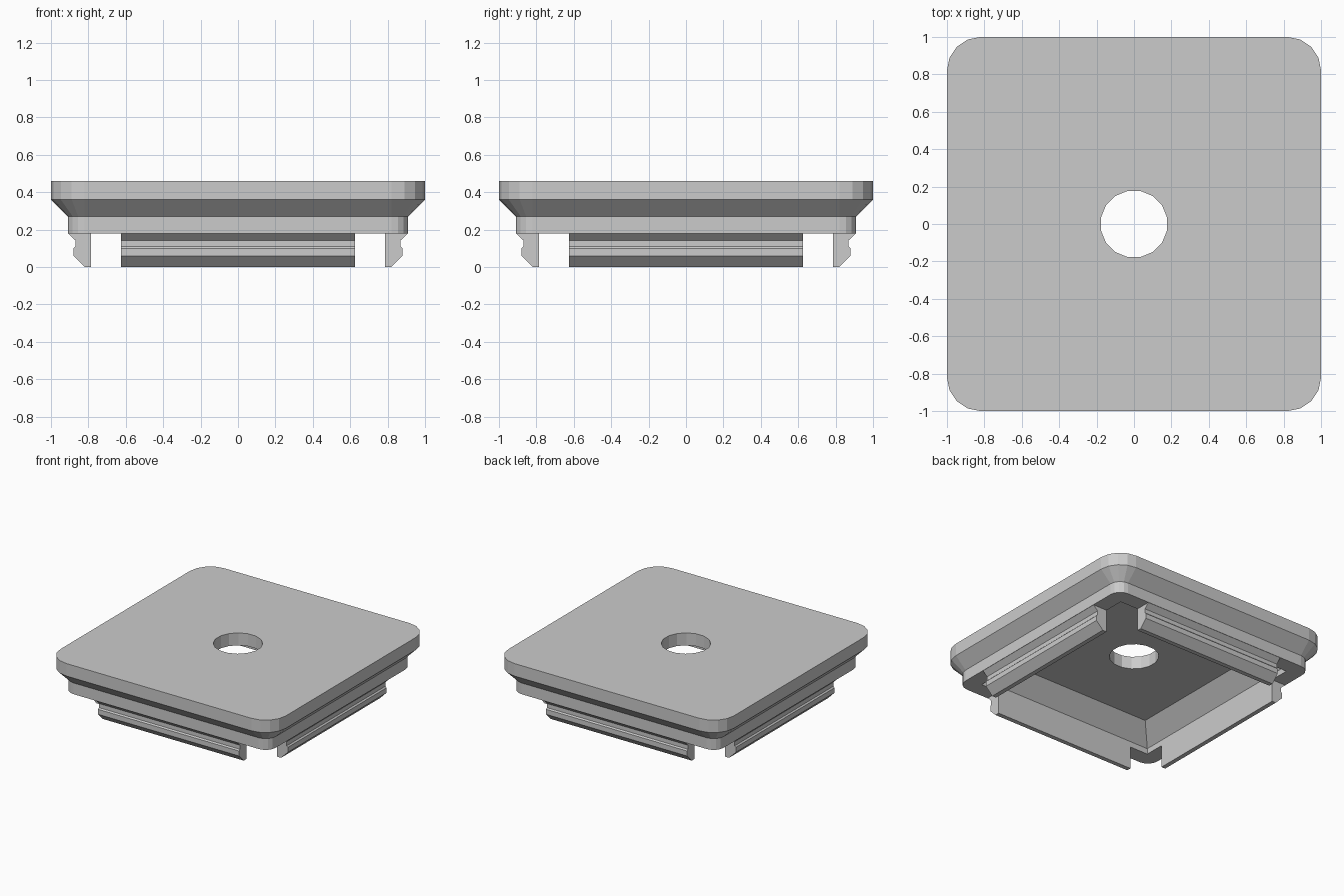
import bpy, bmesh
from math import sin, cos, pi
from mathutils import Matrix

if "Cube" in bpy.data.objects:
    bpy.data.objects.remove(bpy.data.objects["Cube"])


def finish(bm, name):
    bmesh.ops.recalc_face_normals(bm, faces=bm.faces)
    mesh = bpy.data.meshes.new(name)
    bm.to_mesh(mesh)
    bm.free()
    obj = bpy.data.objects.new(name, mesh)
    bpy.context.collection.objects.link(obj)
    return obj


def rounded_square(half, radius, segs=4):
    pts = []
    for q in range(4):
        a0 = q * pi / 2
        sx = 1 if q in (0, 3) else -1
        sy = 1 if q in (0, 1) else -1
        for i in range(segs + 1):
            a = a0 + i * pi / 2 / segs
            pts.append((sx * (half - radius) + radius * cos(a),
                        sy * (half - radius) + radius * sin(a)))
    return pts


def square(h):
    return [(h, h), (-h, h), (-h, -h), (h, -h)]


def circle(r, n):
    return [(r * cos(2 * pi * (i + 0.5) / n), r * sin(2 * pi * (i + 0.5) / n)) for i in range(n)]


def loft(bm, rings):
    """Skin equal-sized outlines; return the first and last edge loops."""
    loops = [[bm.verts.new((x, y, z)) for x, y in pts] for pts, z in rings]
    n = len(loops[0])
    for a, b in zip(loops, loops[1:]):
        for i in range(n):
            j = (i + 1) % n
            bm.faces.new((a[i], a[j], b[j], b[i]))
    ends = []
    for lp in (loops[0], loops[-1]):
        ends.append([bm.edges.get((lp[i], lp[(i + 1) % n])) for i in range(n)])
    return ends


# Cover plate: stepped outer rim, hollow underside, centre hole
TOP, CEILING, BASE = 0.46, 0.36, 0.18
bm = bmesh.new()
outer_low, outer_top = loft(bm, [
    (rounded_square(0.91, 0.09), BASE),
    (rounded_square(0.91, 0.09), 0.27),
    (rounded_square(1.00, 0.18), 0.36),
    (rounded_square(1.00, 0.18), TOP)])
cavity_low, cavity_top = loft(bm, [
    (square(0.785), BASE), (square(0.785), 0.225), (square(0.66), CEILING)])
hole_low, hole_top = loft(bm, [(circle(0.18, 16), CEILING), (circle(0.18, 16), TOP)])
for edges in (outer_low + cavity_low, cavity_top + hole_low, outer_top + hole_top):
    bmesh.ops.triangle_fill(bm, edges=edges, use_beauty=True)
bmesh.ops.dissolve_limit(bm, angle_limit=0.001, verts=bm.verts, edges=bm.edges)
finish(bm, "cover_plate")

# Snap clips: one grooved profile, extruded along each of the four sides
PROFILE = [(0.785, 0.18), (0.908, 0.18), (0.87, 0.143), (0.87, 0.11),
           (0.88, 0.10), (0.88, 0.06), (0.82, 0.0), (0.785, 0.0)]
for k, side in enumerate(("right", "back", "left", "front")):
    bm = bmesh.new()
    face = bm.faces.new([bm.verts.new((x, -0.625, z)) for x, z in PROFILE])
    ext = bmesh.ops.extrude_face_region(bm, geom=[face], use_keep_orig=True)
    verts = [g for g in ext["geom"] if isinstance(g, bmesh.types.BMVert)]
    bmesh.ops.translate(bm, vec=(0, 1.25, 0), verts=verts)
    bmesh.ops.rotate(bm, cent=(0, 0, 0), matrix=Matrix.Rotation(k * pi / 2, 3, 'Z'), verts=bm.verts)
    finish(bm, side + "_clip")
